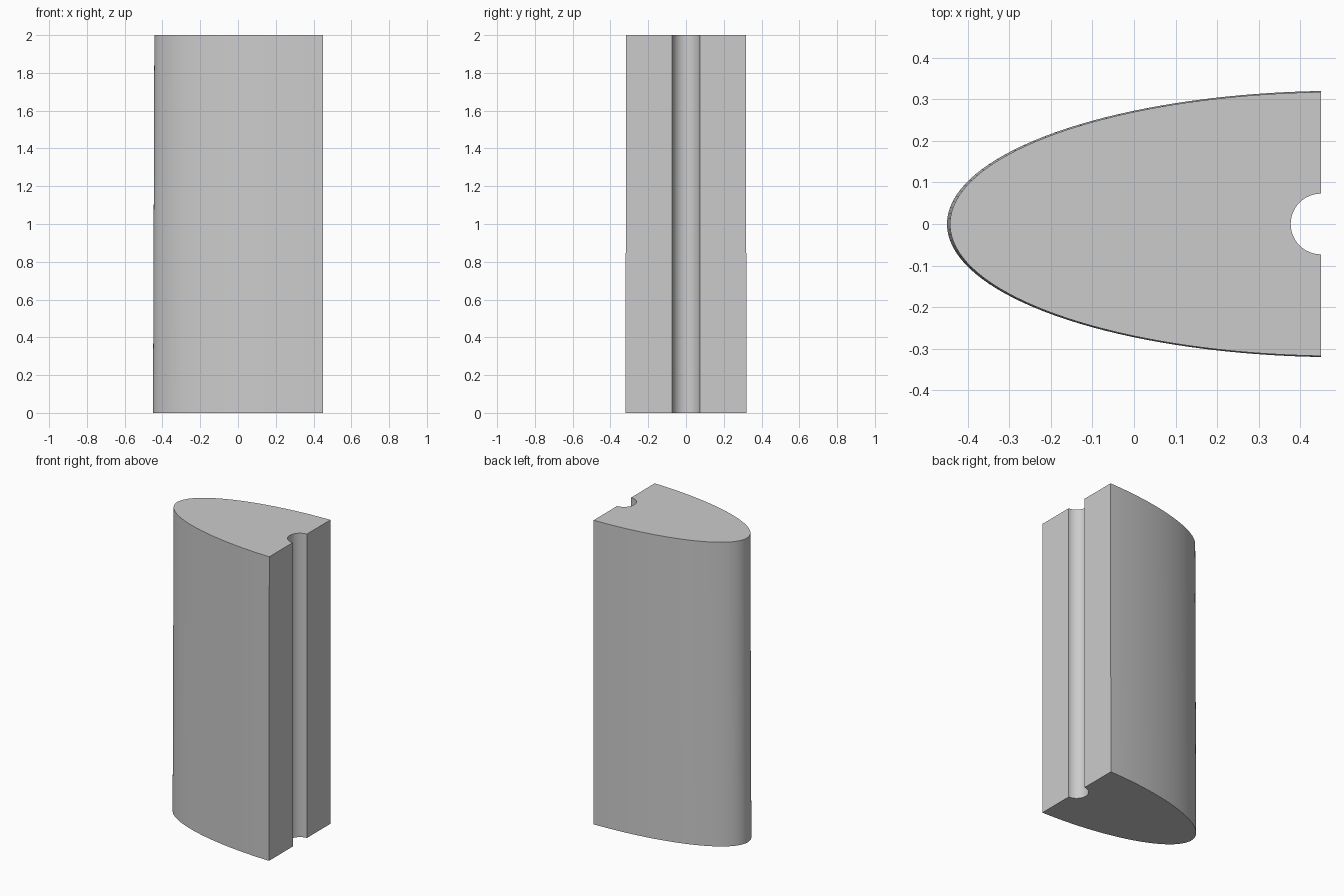
import bpy
import bmesh
from math import acos, cos, sin, pi

cube = bpy.data.objects.get("Cube")
if cube:
    bpy.data.objects.remove(cube, do_unlink=True)

HEIGHT = 2.0
BACK_X = 0.45          # flat face carrying the groove
GROOVE_RADIUS = 0.073
TOP_SCALE = 0.992      # very slight taper towards the top

# Single grey material
grey = bpy.data.materials.new("plain grey")
grey.use_nodes = True
grey.diffuse_color = (0.6, 0.6, 0.6, 1)
grey.node_tree.nodes["Principled BSDF"].inputs["Base Color"].default_value = grey.diffuse_color


def outline(scale, nose_steps=72, groove_steps=32):
    """Rounded nose cut by a flat face, with a half-round groove."""
    center, length, half_width = 0.5, 0.95, 0.3205
    end = acos((center - BACK_X) / length)
    points = []
    for i in range(nose_steps + 1):
        t = end * (1 - 2 * i / nose_steps)
        x = center - length * cos(t)
        points.append((BACK_X + (x - BACK_X) * scale, half_width * sin(t) * scale))
    for i in range(groove_steps + 1):
        a = -pi / 2 + pi * i / groove_steps
        points.append((BACK_X - GROOVE_RADIUS * cos(a), GROOVE_RADIUS * sin(a)))
    return points


# Grooved body: bottom and top outlines joined by side faces
bm = bmesh.new()
bottom = [bm.verts.new((x, y, 0)) for x, y in outline(1)]
top = [bm.verts.new((x, y, HEIGHT)) for x, y in outline(TOP_SCALE)]
bm.faces.new(bottom[::-1])
bm.faces.new(top)
count = len(bottom)
for i in range(count):
    j = (i + 1) % count
    bm.faces.new((bottom[i], bottom[j], top[j], top[i]))
bmesh.ops.recalc_face_normals(bm, faces=bm.faces)

mesh = bpy.data.meshes.new("grooved_body")
bm.to_mesh(mesh)
bm.free()
mesh.materials.append(grey)
body = bpy.data.objects.new("grooved_body", mesh)
bpy.context.collection.objects.link(body)

# Smooth nose and groove, crisp corners
bpy.ops.object.select_all(action="DESELECT")
body.select_set(True)
bpy.context.view_layer.objects.active = body
bpy.ops.object.shade_smooth_by_angle(angle=pi / 6)
